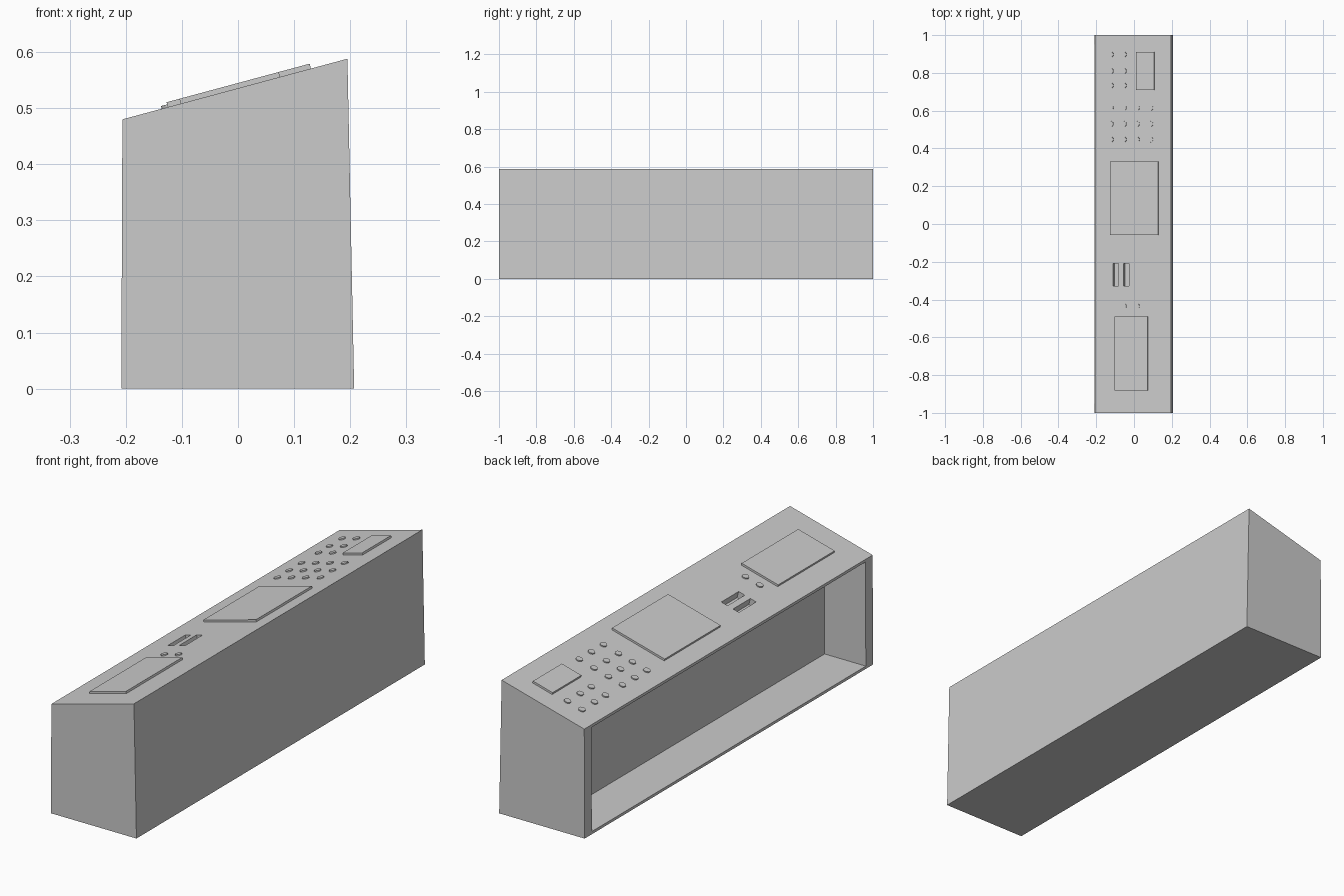
import bpy, bmesh, math
from mathutils import Matrix, Vector

if "Cube" in bpy.data.objects:
    bpy.data.objects.remove(bpy.data.objects["Cube"])

PROFILE = [(-0.208, 0), (0.207, 0), (0.195, 0.588), (-0.206, 0.48)]
SLOPE = math.atan2(0.588 - 0.48, 0.195 + 0.206)
NORMAL = Vector((-math.sin(SLOPE), 0, math.cos(SLOPE)))


def make_object(name, bm):
    bmesh.ops.recalc_face_normals(bm, faces=bm.faces)
    mesh = bpy.data.meshes.new(name)
    bm.to_mesh(mesh)
    bm.free()
    obj = bpy.data.objects.new(name, mesh)
    bpy.context.collection.objects.link(obj)
    return obj


def top_frame(x, y, lift):
    """Matrix lying in the sloped top at x, y, raised along its normal."""
    z = 0.48 + (x + 0.206) * math.tan(SLOPE)
    return Matrix.Translation(Vector((x, y, z)) + NORMAL * lift) @ Matrix.Rotation(-SLOPE, 4, 'Y')


def box(name, size, matrix):
    bm = bmesh.new()
    bmesh.ops.create_cube(bm, size=1, matrix=matrix @ Matrix.Diagonal((*size, 1)))
    return make_object(name, bm)


def top_box(name, x0, x1, y0, y1, low, high):
    size = ((x1 - x0) / math.cos(SLOPE), y1 - y0, high - low)
    return box(name, size, top_frame((x0 + x1) / 2, (y0 + y1) / 2, (low + high) / 2))


def cut(target, cutter):
    cutter.hide_render = True
    mod = target.modifiers.new("cut", 'BOOLEAN')
    mod.operation = 'DIFFERENCE'
    mod.solver = 'EXACT'
    mod.object = cutter
    bpy.context.view_layer.objects.active = target
    bpy.ops.object.modifier_apply(modifier=mod.name)
    bpy.data.objects.remove(cutter)


# Console body: sloped profile extruded along y
bm = bmesh.new()
face = bm.faces.new([bm.verts.new((x, -1, z)) for x, z in PROFILE])
ext = bmesh.ops.extrude_face_region(bm, geom=[face])
bmesh.ops.translate(bm, vec=(0, 2, 0), verts=[v for v in ext["geom"] if isinstance(v, bmesh.types.BMVert)])
body = make_object("console_body", bm)

# Open compartment in the left side
cut(body, box("compartment_cutter", (0.5, 1.9, 0.456), Matrix.Translation((-0.258, 0, 0.24))))

# Two recessed slots in the sloped top
for x0, x1 in [(-0.111, -0.083), (-0.056, -0.026)]:
    cut(body, top_box("slot_cutter", x0, x1, -0.328, -0.208, -0.03, 0.03))

# Raised panels
top_box("small_panel", 0.013, 0.108, 0.71, 0.91, -0.002, 0.009)
top_box("large_panel", -0.125, 0.130, -0.058, 0.33, -0.002, 0.009)
top_box("front_panel", -0.102, 0.075, -0.882, -0.49, -0.002, 0.009)

# Round buttons in rows
COLUMNS = [-0.122, -0.053, 0.016, 0.088]
ROWS = [(0.897, COLUMNS[:2]), (0.81, COLUMNS[:2]), (0.733, COLUMNS[:2]),
        (0.615, COLUMNS), (0.53, COLUMNS), (0.447, COLUMNS),
        (-0.435, COLUMNS[1:3])]
bm = bmesh.new()
for y, xs in ROWS:
    for x in xs:
        bmesh.ops.create_cone(bm, cap_ends=True, segments=12, radius1=0.0145, radius2=0.0145,
                              depth=0.007, matrix=top_frame(x, y, 0.0015))
make_object("buttons", bm)
